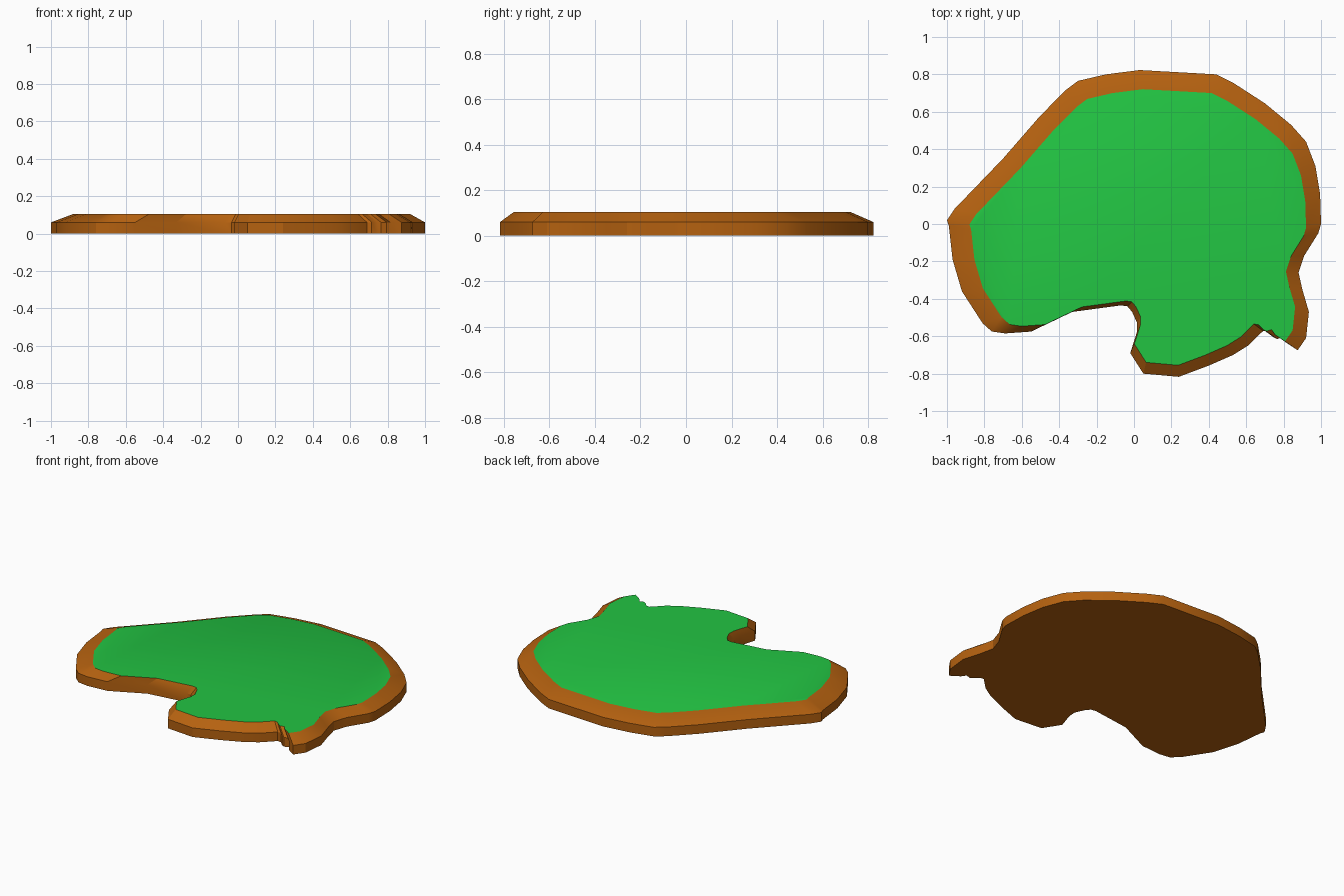
import bpy, bmesh, math

if "Cube" in bpy.data.objects:
    bpy.data.objects.remove(bpy.data.objects["Cube"])

def material(name, rgb):
    m = bpy.data.materials.new(name)
    m.diffuse_color = (*rgb, 1)
    m.use_nodes = True
    m.node_tree.nodes["Principled BSDF"].inputs["Base Color"].default_value = m.diffuse_color
    return m

# Shoreline, clockwise from the western tip
SHORE = [
    (-1, .02), (-.96, .08), (-.70, .35), (-.50, .58), (-.36, .72), (-.30, .765),
    (-.15, .80), (.03, .823), (.44, .80), (.53, .755), (.70, .645), (.84, .53),
    (.92, .44), (.97, .31), (.995, .16), (1, 0), (.985, -.05), (.91, -.17),
    (.88, -.26), (.90, -.35), (.935, -.47), (.92, -.61), (.875, -.675),
    (.815, -.635), (.795, -.605), (.765, -.615), (.745, -.605), (.715, -.575),
    (.69, -.572), (.61, -.65), (.53, -.70), (.40, -.757), (.24, -.817),
    (.05, -.80), (-.02, -.69), (.015, -.58), (.017, -.53), (-.01, -.47),
    (-.035, -.44), (-.07, -.435), (-.33, -.47), (-.55, -.575), (-.69, -.585),
    (-.76, -.575), (-.81, -.53), (-.92, -.36), (-.97, -.19), (-.99, -.01),
]

bm = bmesh.new()

def ring(scale, dx, dy, z):
    return [bm.verts.new((x * scale + dx, y * scale + dy, z)) for x, y in SHORE]

def bridge(a, b):
    for i in range(len(a)):
        j = (i + 1) % len(a)
        bm.faces.new((a[i], a[j], b[j], b[i]))

# Straight bank, then a sloped bank up to the smaller grass top
base = ring(1, 0, 0, 0)
rim = ring(1, 0, 0, .06)
top = ring(.9, .02, -.02, .105)
bridge(base, rim)
bridge(rim, top)
bm.faces.new(base)
grass = bm.faces.new(top)
grass.material_index = 1
bmesh.ops.recalc_face_normals(bm, faces=bm.faces)
bmesh.ops.triangulate(bm, faces=[f for f in bm.faces if len(f.verts) > 4],
                      ngon_method='EAR_CLIP')

mesh = bpy.data.meshes.new("island")
bm.to_mesh(mesh)
bm.free()
mesh.materials.append(material("earth brown", (.46, .12, .005)))
mesh.materials.append(material("grass green", (.016, .55, .055)))
island = bpy.data.objects.new("island", mesh)
bpy.context.collection.objects.link(island)
bpy.context.view_layer.objects.active = island
island.select_set(True)
bpy.ops.object.shade_smooth_by_angle(angle=math.radians(25))
